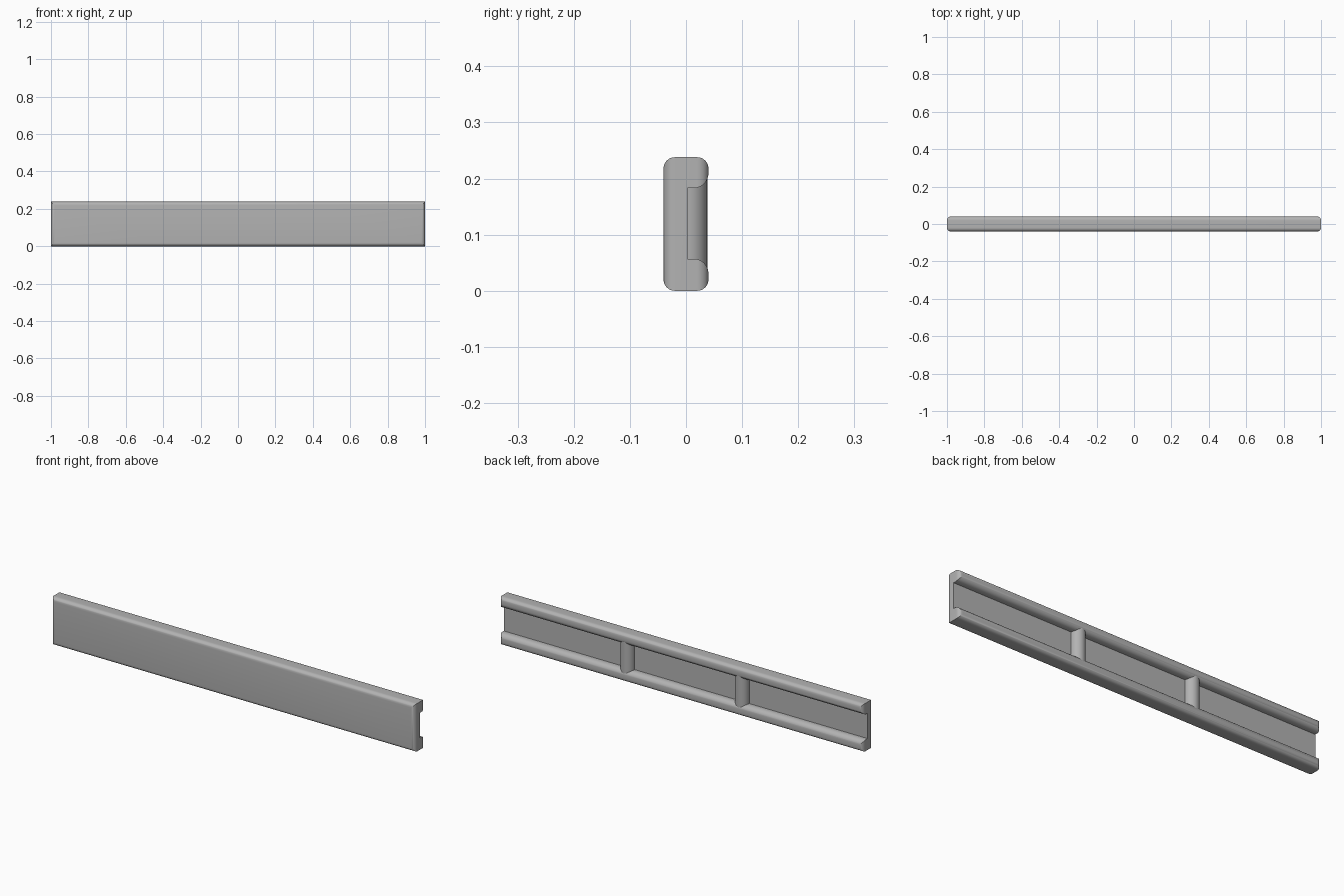
import bpy, bmesh, math
from mathutils import Vector

cube = bpy.data.objects.get("Cube")
if cube:
    bpy.data.objects.remove(cube, do_unlink=True)

LENGTH, DEPTH, HEIGHT = 2.0, 0.08, 0.238
FRONT, BACK = -DEPTH / 2, DEPTH / 2
FLOOR = 0.003                      # y of the recess floor
LOW, HIGH = 0.057, 0.183           # recess limits in z
EDGE, LIP = 0.02, 0.026            # corner radii

grey = bpy.data.materials.new("light grey")
grey.use_nodes = True
color = (0.45, 0.45, 0.45, 1)
grey.diffuse_color = color
grey.node_tree.nodes["Principled BSDF"].inputs["Base Color"].default_value = color


def rounded(corners, steps=8):
    """Outline of (u, v, radius) corners with right-angle fillets."""
    points = []
    for i, (u, v, r) in enumerate(corners):
        here = Vector((u, v))
        if not r:
            points.append(here)
            continue
        before = (Vector(corners[i - 1][:2]) - here).normalized() * r
        after = (Vector(corners[(i + 1) % len(corners)][:2]) - here).normalized() * r
        centre = here + before + after
        for s in range(steps + 1):
            a = math.pi / 2 * s / steps
            points.append(centre - after * math.cos(a) - before * math.sin(a))
    return points


def extrude(name, outline, place, direction):
    """Solid made by sweeping an outline along a direction."""
    bm = bmesh.new()
    face = bm.faces.new([bm.verts.new(place(p)) for p in outline])
    swept = bmesh.ops.extrude_face_region(bm, geom=[face])["geom"]
    moved = [g for g in swept if isinstance(g, bmesh.types.BMVert)]
    bmesh.ops.translate(bm, verts=moved, vec=direction)
    bmesh.ops.recalc_face_normals(bm, faces=bm.faces)
    mesh = bpy.data.meshes.new(name)
    bm.to_mesh(mesh)
    bm.free()
    mesh.materials.append(grey)
    obj = bpy.data.objects.new(name, mesh)
    bpy.context.collection.objects.link(obj)
    return obj


def smooth(obj):
    bpy.ops.object.select_all(action="DESELECT")
    obj.select_set(True)
    bpy.context.view_layer.objects.active = obj
    bpy.ops.object.shade_smooth_by_angle(angle=math.radians(30))


# Channel section swept along the length
section = rounded([
    (FRONT, 0, EDGE), (BACK, 0, EDGE), (BACK, LOW, LIP), (FLOOR, LOW, 0),
    (FLOOR, HIGH, 0), (BACK, HIGH, LIP), (BACK, HEIGHT, EDGE), (FRONT, HEIGHT, EDGE),
])
panel = extrude("channel_panel", section,
                lambda p: (-LENGTH / 2, p.x, p.y), (LENGTH, 0, 0))

# Rounded plan shape that trims the ends
half = LENGTH / 2
plan = rounded([(-half, FRONT, EDGE), (half, FRONT, EDGE),
                (half, BACK, EDGE), (-half, BACK, EDGE)])
trim = extrude("end_trim_cutter", plan,
               lambda p: (p.x, p.y, -0.1), (0, 0, HEIGHT + 0.2))
cut = panel.modifiers.new("round ends", "BOOLEAN")
cut.operation, cut.solver, cut.object = "INTERSECT", "EXACT", trim
bpy.context.view_layer.objects.active = panel
bpy.ops.object.modifier_apply(modifier=cut.name)
bpy.data.objects.remove(trim, do_unlink=True)
smooth(panel)

# Two half-round ribs bridging the recess
RIB = 0.035
for side, x in (("right", -0.315), ("left", 0.315)):
    arc = [Vector((x + RIB * math.cos(a), FLOOR + RIB * math.sin(a)))
           for a in (math.pi * s / 16 for s in range(17))]
    arc += [Vector((x - RIB, FLOOR - 0.01)), Vector((x + RIB, FLOOR - 0.01))]
    rib = extrude("rib_" + side, arc,
                  lambda p: (p.x, p.y, LOW - 0.018), (0, 0, HIGH - LOW + 0.036))
    smooth(rib)
